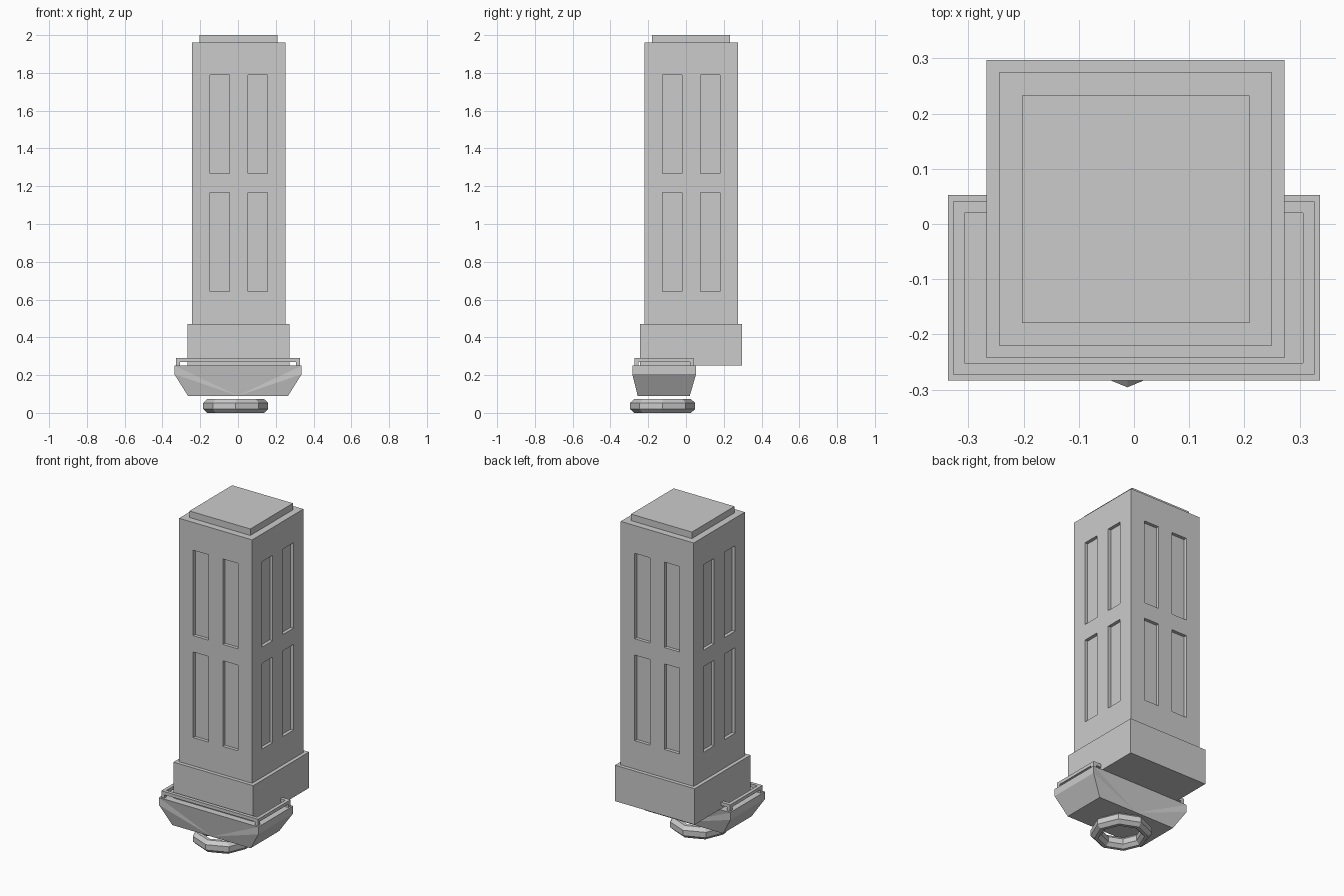
import bpy, bmesh
from math import cos, sin, tau

if "Cube" in bpy.data.objects:
    bpy.data.objects.remove(bpy.data.objects["Cube"])


def make(name, verts, faces):
    mesh = bpy.data.meshes.new(name)
    bm = bmesh.new()
    vs = [bm.verts.new(v) for v in verts]
    for f in faces:
        bm.faces.new([vs[i] for i in f])
    bmesh.ops.recalc_face_normals(bm, faces=bm.faces)
    bm.to_mesh(mesh)
    bm.free()
    ob = bpy.data.objects.new(name, mesh)
    bpy.context.collection.objects.link(ob)
    return ob


BOX = [(0, 1, 3, 2), (4, 6, 7, 5), (0, 4, 5, 1), (2, 3, 7, 6), (0, 2, 6, 4), (1, 5, 7, 3)]


def boxes(name, ranges):
    verts, faces = [], []
    for xs, ys, zs in ranges:
        n = len(verts)
        verts += [(x, y, z) for x in xs for y in ys for z in zs]
        faces += [[i + n for i in f] for f in BOX]
    return make(name, verts, faces)


# Square tower parts share one centre
CX, CY = 0.003, 0.027


def block(name, h, z0, z1):
    return boxes(name, [((CX - h, CX + h), (CY - h, CY + h), (z0, z1))])


H = 0.2475
shaft = block("shaft", H, 0.47, 1.96)
block("top_cap", 0.206, 1.96, 2.0)
block("base_block", 0.27, 0.25, 0.47)

# Recessed panels, two by two on every side
D = 0.02
cuts = []
for a, b in ((-0.152, -0.049), (0.049, 0.152)):
    for z in ((0.643, 1.167), (1.267, 1.79)):
        for s in (-1, 1):
            d = sorted((s * (H - D), s * (H + 0.05)))
            cuts.append(((CX + a, CX + b), (CY + d[0], CY + d[1]), z))
            cuts.append(((CX + d[0], CX + d[1]), (CY + a, CY + b), z))
cutter = boxes("panel_cutter", cuts)
cutter.hide_render = True
mod = shaft.modifiers.new("panels", 'BOOLEAN')
mod.operation = 'DIFFERENCE'
mod.solver = 'EXACT'
mod.object = cutter
bpy.context.view_layer.objects.active = shaft
bpy.ops.object.modifier_apply(modifier=mod.name)
bpy.data.objects.remove(cutter)

# Tapered tray, long sides fanned from the middle of the lower edge
verts = []
for hx, y0, y1, z in ((0.337, -0.284, 0.053, 0.25), (0.337, -0.284, 0.053, 0.205),
                      (0.265, -0.256, 0.02, 0.09)):
    verts += [(-hx, y0, z), (hx, y0, z), (hx, y1, z), (-hx, y1, z)]
verts += [(0, -0.256, 0.09), (0, 0.02, 0.09)]
faces = [(0, 1, 2, 3), (8, 12, 9, 10, 13, 11),
         (1, 2, 6, 5), (5, 6, 10, 9), (3, 0, 4, 7), (7, 4, 8, 11)]
for a, b, m in ((0, 1, 12), (2, 3, 13)):
    faces += [(a, b, m), (a, a + 4, m), (b, b + 4, m),
              (a + 4, a + 8, m), (b + 4, b + 8, m)]
make("tapered_tray", verts, faces)

# Thin rail frame on corner posts
T = 0.021
X0, X1, Y0, Y1 = -0.328, 0.327, -0.273, 0.041
bars = [((X0, X1), (y, y + T), (0.27, 0.29)) for y in (Y0, Y1 - T)]
bars += [((x, x + T), (Y0 + T, Y1 - T), (0.27, 0.29)) for x in (X0, X1 - T)]
bars += [((x, x + T), (y, y + T), (0.25, 0.27)) for x in (X0, X1 - T) for y in (Y0, Y1 - T)]
boxes("tray_rail", bars)

# Eight-sided ring with a chamfered section
section = [(0.172, 0.02), (0.172, 0.053), (0.15, 0.073), (0.13, 0.073),
           (0.11, 0.053), (0.11, 0.02), (0.13, 0), (0.15, 0)]
N = len(section)
verts = [(-0.012 + r * cos(tau * i / 8), -0.124 + r * sin(tau * i / 8), z)
         for i in range(8) for r, z in section]
faces = [(i * N + j, i * N + (j + 1) % N, (i + 1) % 8 * N + (j + 1) % N, (i + 1) % 8 * N + j)
         for i in range(8) for j in range(N)]
make("bottom_ring", verts, faces)
